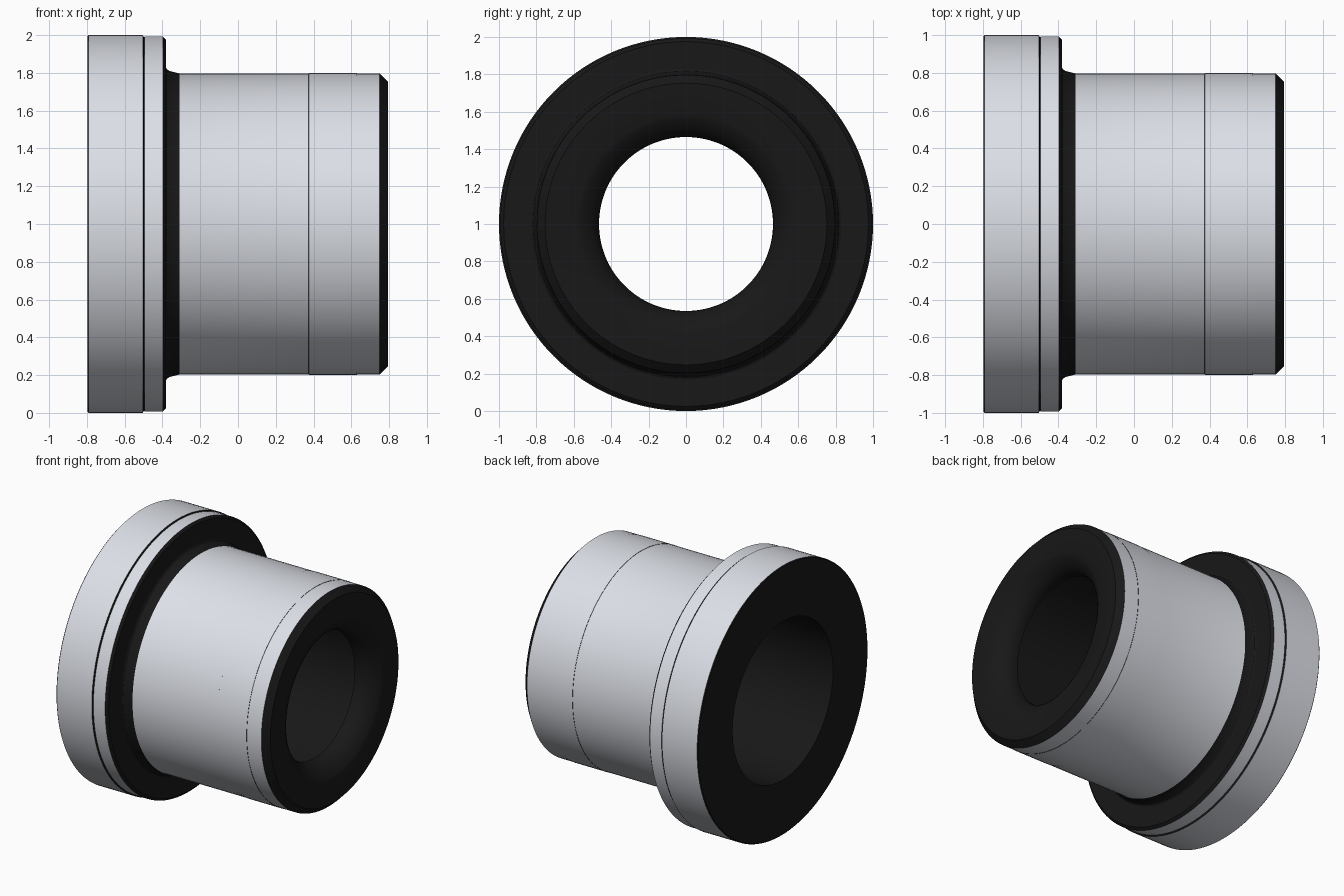
import bpy, math

if "Cube" in bpy.data.objects:
    bpy.data.objects.remove(bpy.data.objects["Cube"])

SEG = 128


def material(name, color):
    m = bpy.data.materials.new(name)
    m.diffuse_color = (*color, 1)
    m.use_nodes = True
    m.node_tree.nodes["Principled BSDF"].inputs["Base Color"].default_value = m.diffuse_color
    return m


LIGHT = material("light_steel", (0.72, 0.745, 0.80))
DARK = material("dark_steel", (0.009, 0.009, 0.009))


def lathe(name, profile):
    """Spin a closed (x, radius) profile around the x axis at z = 1.
    Outer cylindrical walls get the light finish, all else the dark one."""
    n = len(profile)
    verts, faces, mats = [], [], []
    for s in range(SEG):
        a = 2 * math.pi * s / SEG
        verts += [(x, r * math.cos(a), 1 + r * math.sin(a)) for x, r in profile]
    for s in range(SEG):
        t = (s + 1) % SEG
        for i in range(n):
            j = (i + 1) % n
            faces.append((s * n + i, s * n + j, t * n + j, t * n + i))
            (x0, r0), (x1, r1) = profile[i], profile[j]
            outer = min(r0, r1) > 0.79 and x1 - x0 > 0.02 and r0 == r1
            mats.append(0 if outer else 1)
    mesh = bpy.data.meshes.new(name)
    mesh.from_pydata(verts, [], faces)
    mesh.materials.append(LIGHT)
    mesh.materials.append(DARK)
    mesh.polygons.foreach_set("material_index", mats)
    ob = bpy.data.objects.new(name, mesh)
    bpy.context.collection.objects.link(ob)
    bpy.ops.object.select_all(action='DESELECT')
    ob.select_set(True)
    bpy.context.view_layer.objects.active = ob
    bpy.ops.object.mode_set(mode='EDIT')
    bpy.ops.mesh.select_all(action='SELECT')
    bpy.ops.mesh.normals_make_consistent(inside=False)
    bpy.ops.object.mode_set(mode='OBJECT')
    bpy.ops.object.shade_smooth_by_angle(angle=math.radians(25))
    return ob


# flange with a thin groove and stepped rim
profile = [(-0.797, 0.59), (-0.797, 0.994), (-0.791, 1.0), (-0.503, 1.0),
           (-0.498, 0.987), (-0.494, 0.993), (-0.398, 0.993), (-0.382, 0.975)]
# concave neck fillet
profile += [(-0.382, 0.83), (-0.376, 0.818), (-0.36, 0.809), (-0.31, 0.797)]
# barrel with a barely raised band and a chamfered end
profile += [(0.374, 0.797), (0.375, 0.7985), (0.63, 0.7985), (0.631, 0.797),
            (0.75, 0.797), (0.793, 0.753)]
# rounded mouth, throat lip, then the wider bore
profile += [(0.793, 0.58), (0.785, 0.56), (0.77, 0.535), (0.753, 0.513),
            (0.735, 0.495), (0.71, 0.478), (0.685, 0.468), (0.66, 0.465),
            (0.635, 0.465), (0.635, 0.59)]

lathe("flanged_bushing", profile)
